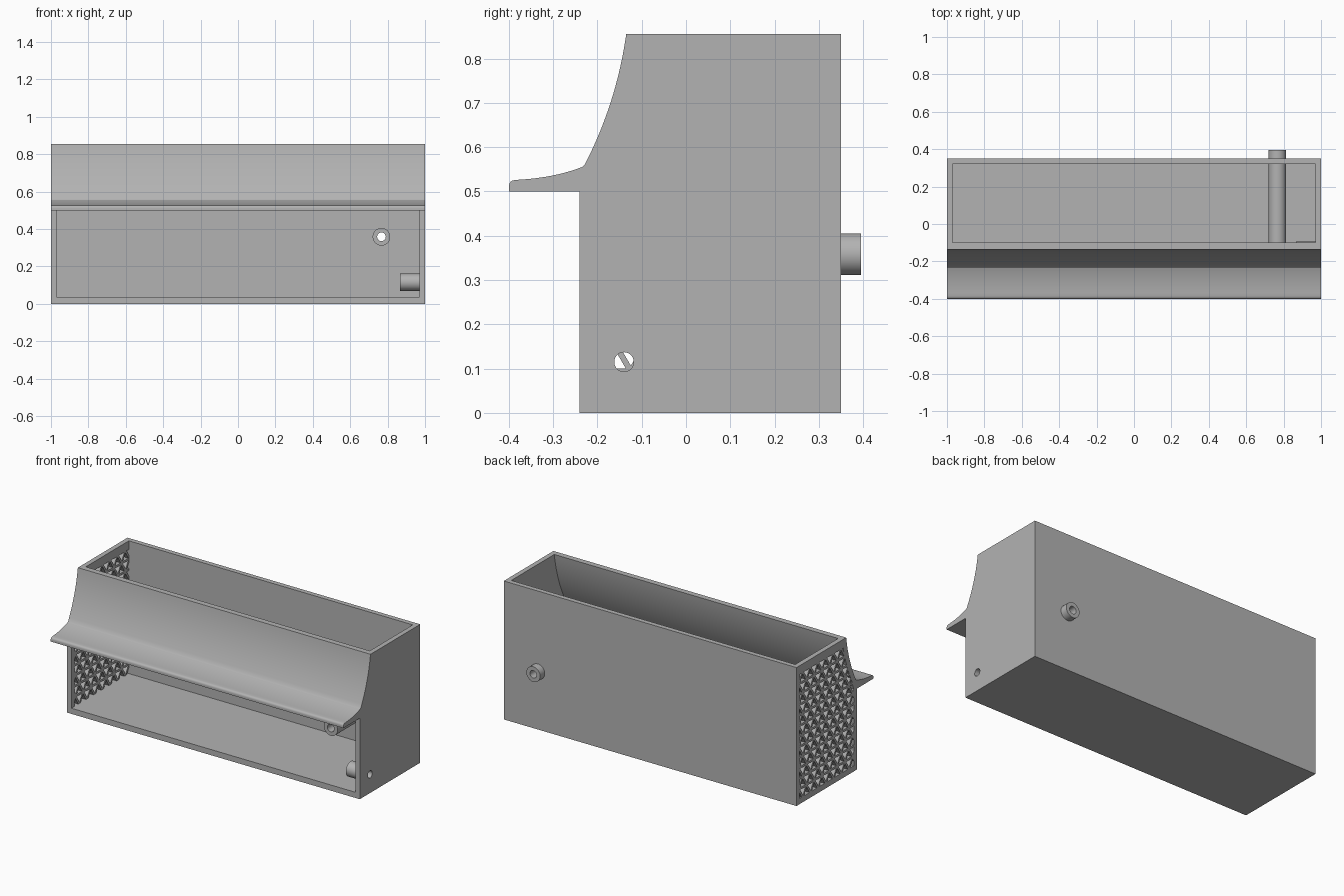
import bpy, bmesh, math
from mathutils import Matrix, Vector

cube = bpy.data.objects.get("Cube")
if cube:
    bpy.data.objects.remove(cube)

grey = bpy.data.materials.new("plain_grey")
grey.use_nodes = True
grey.diffuse_color = (0.45, 0.45, 0.45, 1)
grey.node_tree.nodes["Principled BSDF"].inputs["Base Color"].default_value = (0.45, 0.45, 0.45, 1)


def add_prism(bm, profile, x0, x1):
    """Extrude a closed (y, z) outline along x."""
    face = bm.faces.new([bm.verts.new((x0, y, z)) for y, z in profile])
    out = bmesh.ops.extrude_face_region(bm, geom=[face])
    moved = [v for v in out["geom"] if isinstance(v, bmesh.types.BMVert)]
    bmesh.ops.translate(bm, verts=moved, vec=(x1 - x0, 0, 0))


def finish(bm, name):
    bmesh.ops.recalc_face_normals(bm, faces=bm.faces)
    mesh = bpy.data.meshes.new(name)
    bm.to_mesh(mesh)
    bm.free()
    mesh.materials.append(grey)
    obj = bpy.data.objects.new(name, mesh)
    bpy.context.collection.objects.link(obj)
    return obj


def prism(name, profile, x0, x1):
    bm = bmesh.new()
    add_prism(bm, profile, x0, x1)
    return finish(bm, name)


def circle(y, z, r, n=48):
    return [(y + r * math.cos(math.tau * i / n), z + r * math.sin(math.tau * i / n)) for i in range(n)]


def pipe(name, outer, inner, length, matrix, n=48):
    """Hollow tube along local x, starting at the local origin."""
    bm = bmesh.new()
    loops = [[bm.verts.new((x, y, z)) for y, z in circle(0, 0, r, n)]
             for x, r in ((0, outer), (length, outer), (length, inner), (0, inner))]
    for a, b in zip(loops, loops[1:] + loops[:1]):
        for i in range(n):
            j = (i + 1) % n
            bm.faces.new((a[i], a[j], b[j], b[i]))
    bm.transform(matrix)
    return finish(bm, name)


def boolean(obj, cutter, operation="DIFFERENCE"):
    cutter.hide_render = True
    mod = obj.modifiers.new(cutter.name, "BOOLEAN")
    mod.object, mod.operation, mod.solver = cutter, operation, "EXACT"


def activate(obj):
    bpy.ops.object.select_all(action="DESELECT")
    obj.select_set(True)
    bpy.context.view_layer.objects.active = obj


def bezier(a, b, c, n=16):
    a, b, c = Vector(a), Vector(b), Vector(c)
    return [tuple(a * (1 - t) ** 2 + b * 2 * t * (1 - t) + c * t * t) for t in (i / n for i in range(n + 1))]


TOP, LIP, WALL = 0.855, 0.5, 0.03
FRONT, BACK = -0.24, 0.35

# Outer side outline: swept hood, rounded lip, box
hood = bezier((-0.135, TOP), (-0.157, 0.70), (-0.228, 0.562))
lip = bezier((-0.235, 0.555), (-0.30, 0.53), (-0.385, 0.526), 10) + bezier((-0.393, 0.524), (-0.4, 0.52), (-0.4, 0.51), 4)
outline = hood + lip + [(-0.4, LIP), (FRONT, LIP), (FRONT, 0), (BACK, 0), (BACK, TOP)]
body = prism("planter_body", outline, -1, 1)

# Cavity open at the top and the lower front
inner = bezier((-0.10, TOP), (-0.122, 0.70), (-0.193, 0.562))
cavity = [(-0.10, 0.95)] + inner + [(-0.222, LIP), (-0.5, LIP), (-0.5, 0.035), (0.32, 0.035), (0.32, 0.95)]
cutters = [prism("cavity_cutter", cavity, -1 + WALL, 1 - WALL)]

# Triangular lattice of holes in the right end wall
SIDE, GAP = 0.075, 0.0065
ROW = SIDE * math.sqrt(3) / 2
radius = SIDE / math.sqrt(3) - 2 * GAP
bm = bmesh.new()
for row in range(12):
    for k in range(-3, 16):
        up = (row + k) % 2 == 1
        cy = -0.162 + k * SIDE / 2
        cz = 0.0285 + (row + (1 / 3 if up else 2 / 3)) * ROW
        start = math.pi / 2 if up else -math.pi / 2
        add_prism(bm, [(cy + radius * math.cos(start + i * math.tau / 3),
                        cz + radius * math.sin(start + i * math.tau / 3)) for i in range(3)], -1.1, -0.9)
lattice = finish(bm, "lattice_cutter")
margin = [(y + 0.002, z) for y, z in inner if z < 0.825]
limit = prism("lattice_limit", [(margin[0][0], 0.825)] + margin +
              [(-0.21, LIP), (-0.21, 0.034), (0.32, 0.034), (0.32, 0.825)], -1.05, -0.95)
boolean(lattice, limit, "INTERSECT")
cutters.append(lattice)

# Drain hole in the left end wall and pipe hole in the back wall
cutters.append(prism("drain_cutter", circle(-0.14, 0.115, 0.022), 0.95, 1.1))
turn = Matrix.Rotation(math.pi / 2, 4, "Z")
pipe_hole = prism("pipe_cutter", circle(0, 0, 0.035), 0.3, 0.45)
pipe_hole.data.transform(Matrix.Translation((0.767, 0, 0.358)) @ turn)
cutters.append(pipe_hole)

for cutter in cutters:
    boolean(body, cutter)
activate(body)
bpy.ops.object.convert(target="MESH")
for helper in cutters + [limit]:
    bpy.data.objects.remove(helper)

# Overflow pipe and drain boss
overflow = pipe("overflow_pipe", 0.047, 0.023, 0.585, Matrix.Translation((0.767, -0.19, 0.358)) @ turn)
boss = pipe("drain_boss", 0.046, 0.022, 0.105, Matrix.Translation((0.867, -0.14, 0.115)))

for part in (body, overflow, boss):
    activate(part)
    bpy.ops.object.shade_smooth_by_angle(angle=math.radians(25))
